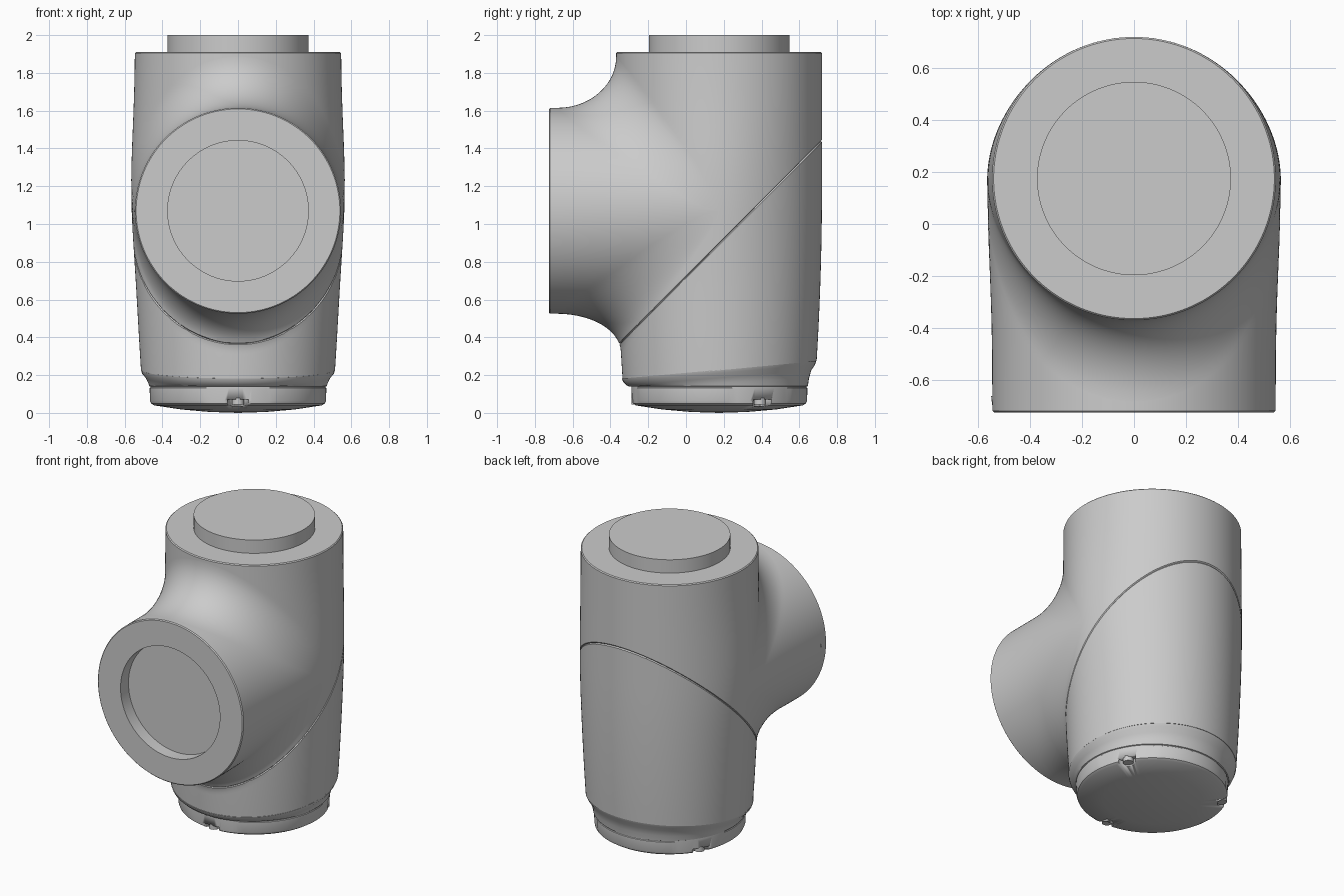
import bpy, bmesh, math
from mathutils import Vector

if "Cube" in bpy.data.objects:
    bpy.data.objects.remove(bpy.data.objects["Cube"])

YC, ZP, R = 0.175, 1.07, 0.545          # body axis y, port axis z, shared radius
TOP, MOUTH = 1.904, -0.719
PLUG_R = 0.372


def make_object(name, bm, angle=30):
    mesh = bpy.data.meshes.new(name)
    bm.to_mesh(mesh)
    bm.free()
    ob = bpy.data.objects.new(name, mesh)
    bpy.context.collection.objects.link(ob)
    bpy.ops.object.select_all(action='DESELECT')
    bpy.context.view_layer.objects.active = ob
    ob.select_set(True)
    bpy.ops.object.shade_smooth_by_angle(angle=math.radians(angle))
    return ob


def line(a, b, n):
    return [(a[0] + (b[0] - a[0]) * i / n, a[1] + (b[1] - a[1]) * i / n) for i in range(n + 1)]


def rim_z(y):
    return 0.225 + 0.09 * (y - YC)       # slanted lower rim of the housing


def shape(x, y, z):
    """Taper the lower body and swell the sides where the two tubes cross."""
    w = min(1, max(0, (y + 0.7) / 0.35))
    w = w * w * (3 - 2 * w)
    s = 1 - 0.055 * w * (max(0, 1.2 - z) / 0.95) ** 2
    swell = 1 + 0.038 * math.exp(-((z - 1.2) / 0.42) ** 2 - ((y - 0.12) / 0.4) ** 2)
    return x * s * swell, YC + (y - YC) * s, z


def fillet(y, z, ry, rz, sign, n=14):
    """Quarter curve from the body wall round to the port wall."""
    return [(y - ry + ry * math.cos(a), z + sign * (rz - rz * math.sin(a)))
            for a in [math.pi / 2 * i / n for i in range(n + 1)]]


# Housing: slices of a filleted T lofted sideways
bm = bmesh.new()
STEPS, N = 72, 10
strips = [[], [], []]
for i in range(STEPS + 1):
    t = -math.pi / 2 + math.pi * i / STEPS
    x, w = R * math.sin(t), R * max(0, math.cos(t))
    if i in (0, STEPS):
        w = 0
    k = math.sqrt(w / R)
    yf, yb = YC - w, YC + w
    up = fillet(yf, ZP + w, 0.31 * k, 0.27 * k, 1)
    low = fillet(yf, ZP - w, 0.31 * k, 0.2 * k, -1)
    upper = line((yf, TOP), up[0], N)[:-1] + up + line(up[-1], (MOUTH, ZP + w), N)[1:]
    lower = line((yf, rim_z(yf)), low[0], N)[:-1] + low + line(low[-1], (MOUTH, ZP - w), N)[1:]
    back = line((yb, TOP), (yb, ZP), N)[:-1] + line((yb, ZP), (yb, rim_z(yb)), N)
    for strip, pts in zip(strips, (upper, lower, back)):
        strip.append([bm.verts.new(shape(x, y, z)) for y, z in pts])
for strip in strips:
    for a, b in zip(strip, strip[1:]):
        for j in range(len(a) - 1):
            bm.faces.new((a[j], a[j + 1], b[j + 1], b[j]))
bmesh.ops.remove_doubles(bm, verts=bm.verts, dist=1e-5)


def cap(test):
    edges = [e for e in bm.edges if e.is_boundary and all(test(v.co) for v in e.verts)]
    return bmesh.ops.edgeloop_fill(bm, edges=edges)['faces']


top = cap(lambda c: c.z > TOP - 1e-4)
mouth = cap(lambda c: c.y < MOUTH + 1e-4)
cap(lambda c: c.z < 0.3)
bmesh.ops.recalc_face_normals(bm, faces=bm.faces)

# Top plug and front recess, each behind a small chamfer
for faces, depth in ((top, 0.09), (mouth, -0.085)):
    for th, d in ((0.006, 0.006), (R - 0.006 - PLUG_R, 0), (0, depth)):
        bmesh.ops.inset_individual(bm, faces=faces, thickness=th, depth=d)

# Diagonal seam groove
normal = Vector((0, -1, 1)).normalized()
for off in (-0.005, 0.005, 0):
    cut = bmesh.ops.bisect_plane(bm, geom=bm.verts[:] + bm.edges[:] + bm.faces[:], dist=1e-6,
                                 plane_co=Vector((0, -0.36, 0.36)) + normal * off, plane_no=normal)
for v in [g for g in cut['geom_cut'] if isinstance(g, bmesh.types.BMVert)]:
    v.co += (Vector((0, YC, v.co.z)) - v.co).normalized() * 0.006
make_object("housing", bm)

# Base cap: turned profile (radius, height, slant share) with shallow raised pads
NOTCHES = [math.radians(a) for a in (-90, 30, 150)]
PROFILE = [(0.514, 0.228, 1), (0.508, 0.21, 1), (0.488, 0.185, 0.9), (0.476, 0.16, 0.5),
           (0.47, 0.142, 0), (0.464, 0.139, 0), (0.464, 0.135, 0), (0.468, 0.132, 0),
           (0.466, 0.065, 0), (0.46, 0.05, 0), (0.445, 0.04, 0), (0.3, 0.018, 0), (0.15, 0.005, 0)]
SEG = 120
bm = bmesh.new()
rings = []
for r, z, s in PROFILE:
    ring = []
    for i in range(SEG):
        a = 2 * math.pi * i / SEG
        near = min(abs(math.remainder(a - n, 2 * math.pi)) for n in NOTCHES)
        rr = r - (0.004 if near < math.radians(23) and 0.06 < z < 0.134 else 0)
        y = rr * math.sin(a)
        ring.append(bm.verts.new((rr * math.cos(a), YC + y, z + 0.09 * y * s)))
    rings.append(ring)
for a, b in zip(rings, rings[1:]):
    for i in range(SEG):
        j = (i + 1) % SEG
        bm.faces.new((a[i], a[j], b[j], b[i]))
bm.faces.new(rings[0])
tip = bm.verts.new((0, YC, 0))
for i in range(SEG):
    bm.faces.new((rings[-1][i], rings[-1][(i + 1) % SEG], tip))
bmesh.ops.recalc_face_normals(bm, faces=bm.faces)
base = make_object("base_cap", bm)


def posts(name, radius, reach, z0, z1):
    """Three upright pins around the base rim."""
    bm = bmesh.new()
    for a in NOTCHES:
        made = bmesh.ops.create_cone(bm, cap_ends=True, segments=24, radius1=radius,
                                     radius2=radius, depth=z1 - z0)
        bmesh.ops.translate(bm, verts=made['verts'], vec=(
            reach * math.cos(a), YC + reach * math.sin(a), (z0 + z1) / 2))
    return make_object(name, bm)


# Screw notches in the base rim and their screw heads
cutter = posts("notch_cutter", 0.056, 0.462, -0.03, 0.072)
cutter.hide_render = True
cutter.hide_set(True)
mod = base.modifiers.new("notches", 'BOOLEAN')
mod.object, mod.operation, mod.solver = cutter, 'DIFFERENCE', 'EXACT'
posts("screw_heads", 0.032, 0.432, 0.045, 0.08)

# Small alignment ticks beside the two openings
for name, loc, rot in (("top_tick", (0, YC - R, 1.85), (0, 0, 0)),
                       ("side_tick", (-R, -0.68, ZP), (math.pi / 2, 0, 0))):
    bm = bmesh.new()
    bmesh.ops.create_cone(bm, cap_ends=True, segments=3, radius1=0.014, radius2=0.002, depth=0.035)
    ob = make_object(name, bm)
    ob.location, ob.rotation_euler = loc, rot
    ob.scale = (1, 0.4, 1) if name == "top_tick" else (0.4, 1, 1)
